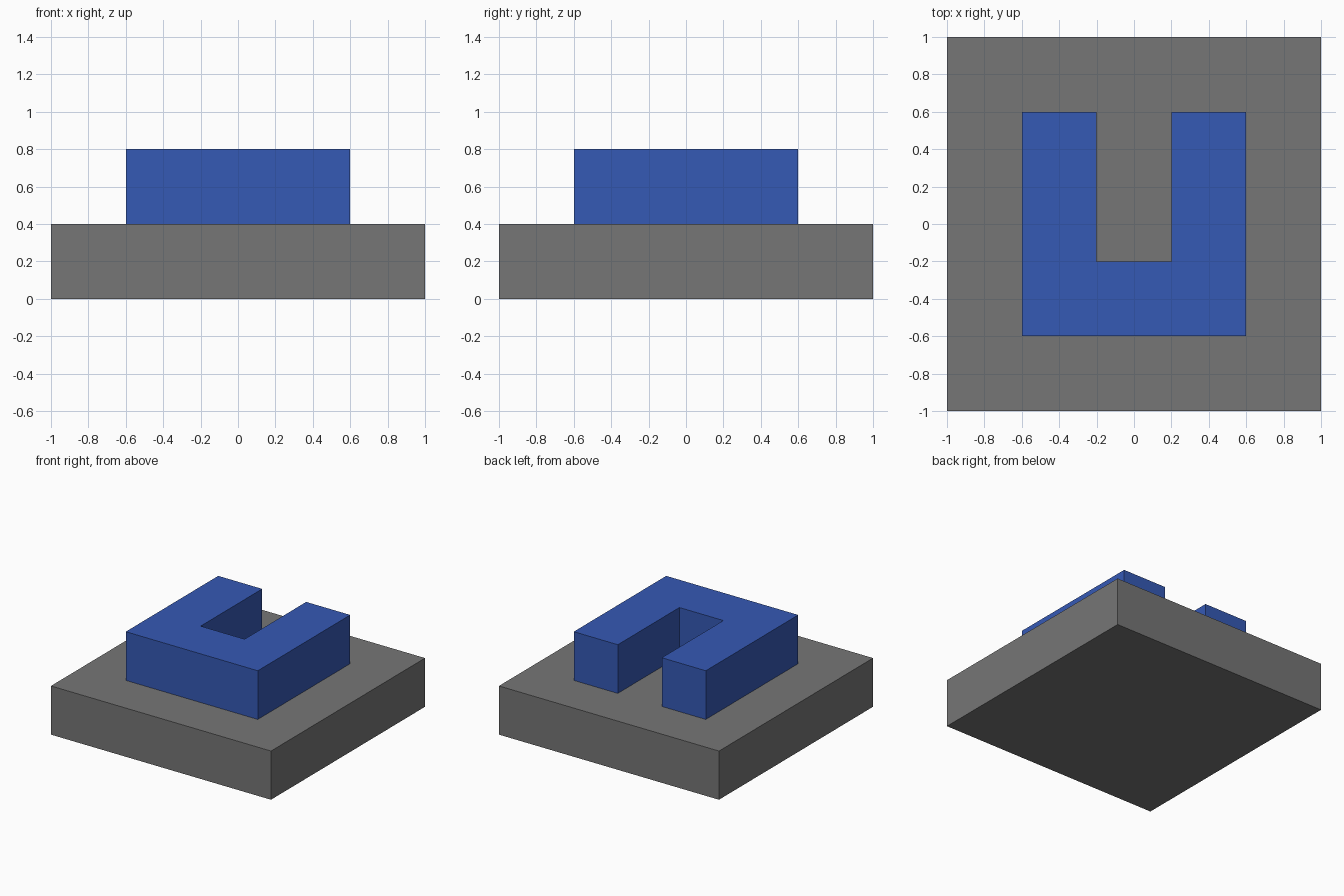
import bpy
import bmesh

default_cube = bpy.data.objects.get("Cube")
if default_cube:
    bpy.data.objects.remove(default_cube, do_unlink=True)


def make_material(name, rgb):
    color = (*rgb, 1.0)
    mat = bpy.data.materials.new(name)
    mat.use_nodes = True
    mat.diffuse_color = color
    for node in mat.node_tree.nodes:
        if node.type == "BSDF_PRINCIPLED":
            node.inputs["Base Color"].default_value = color
    return mat


def extrude_outline(name, outline, bottom, height, mat):
    """Raise a flat counter-clockwise outline into a closed solid."""
    bm = bmesh.new()
    base = bm.faces.new([bm.verts.new((x, y, bottom)) for x, y in outline])
    raised = bmesh.ops.extrude_face_region(bm, geom=[base], use_keep_orig=True)
    top = [v for v in raised["geom"] if isinstance(v, bmesh.types.BMVert)]
    bmesh.ops.translate(bm, verts=top, vec=(0, 0, height))
    bmesh.ops.recalc_face_normals(bm, faces=bm.faces)
    mesh = bpy.data.meshes.new(name)
    bm.to_mesh(mesh)
    bm.free()
    mesh.materials.append(mat)
    obj = bpy.data.objects.new(name, mesh)
    bpy.context.collection.objects.link(obj)
    return obj


grey = make_material("grey", (0.18, 0.18, 0.18))
blue = make_material("blue", (0.036, 0.1, 0.46))

SLAB = 0.4     # thickness of each layer
OUTER = 0.6    # half width of the raised block
SLOT = 0.2     # half width of the slot

# Square base slab
extrude_outline("base_slab", [(-1, -1), (1, -1), (1, 1), (-1, 1)], 0, SLAB, grey)

# Raised U-shaped block, its slot open to the back
right_half = [(-SLOT, -SLOT), (-SLOT, OUTER), (-OUTER, OUTER), (-OUTER, -OUTER)]
left_half = [(-x, y) for x, y in reversed(right_half)]
extrude_outline("u_block", right_half + left_half, SLAB, SLAB, blue)
